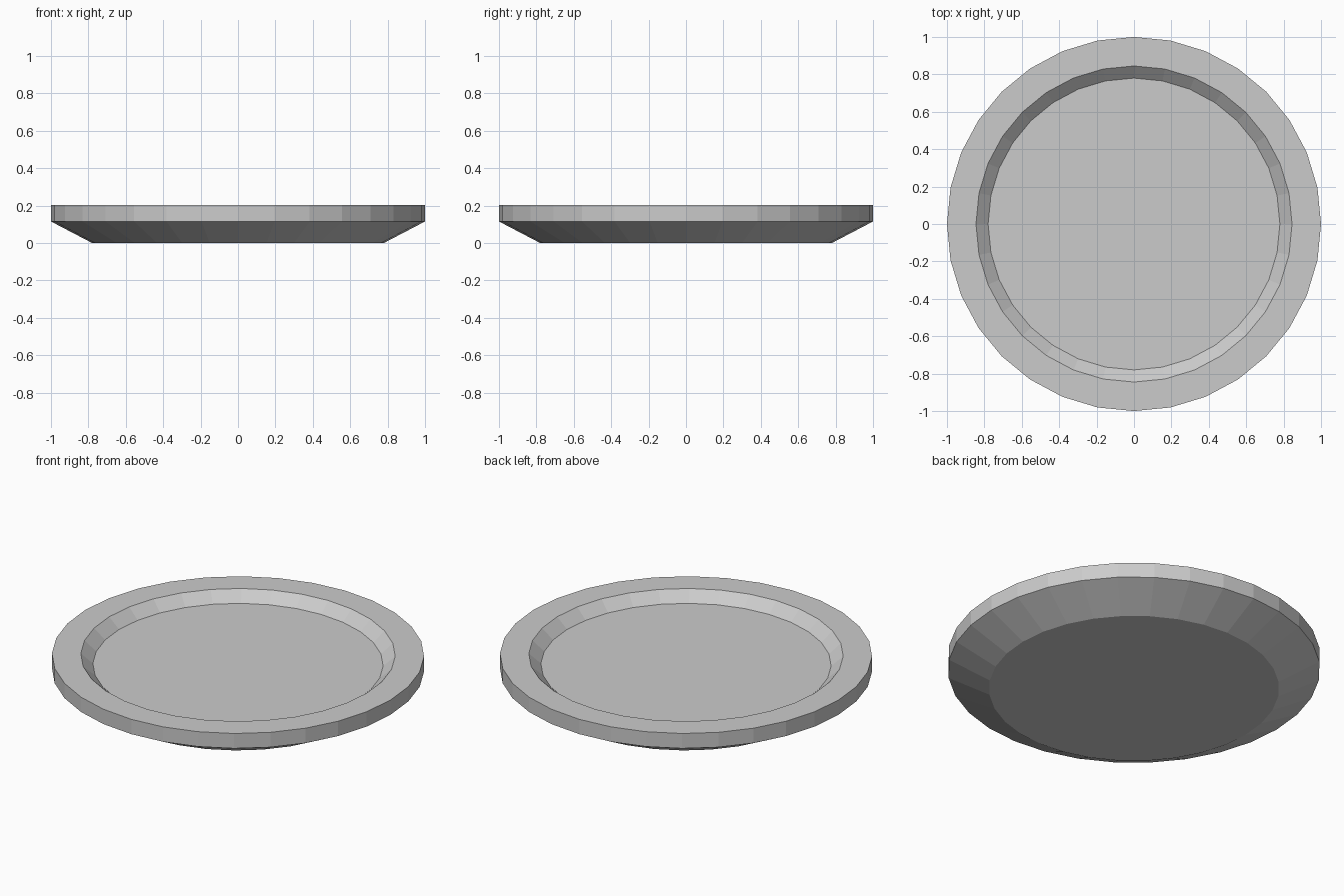
import bpy, bmesh
from math import cos, sin, tau

if "Cube" in bpy.data.objects:
    bpy.data.objects.remove(bpy.data.objects["Cube"])

SIDES = 32
# Plate profile (radius, height), from underside to inner floor
PROFILE = [(0.78, 0.0), (1.0, 0.115), (1.0, 0.203), (0.845, 0.203), (0.78, 0.145)]

bm = bmesh.new()
rings = [[bm.verts.new((r * cos(tau * i / SIDES), r * sin(tau * i / SIDES), z))
          for i in range(SIDES)] for r, z in PROFILE]

# Walls and rim
for a, b in zip(rings, rings[1:]):
    for i in range(SIDES):
        j = (i + 1) % SIDES
        bm.faces.new((a[i], a[j], b[j], b[i]))

# Underside and floor
bm.faces.new(rings[0][::-1])
bm.faces.new(rings[-1])
bmesh.ops.recalc_face_normals(bm, faces=bm.faces)

mesh = bpy.data.meshes.new("plate")
bm.to_mesh(mesh)
bm.free()
bpy.context.collection.objects.link(bpy.data.objects.new("plate", mesh))
